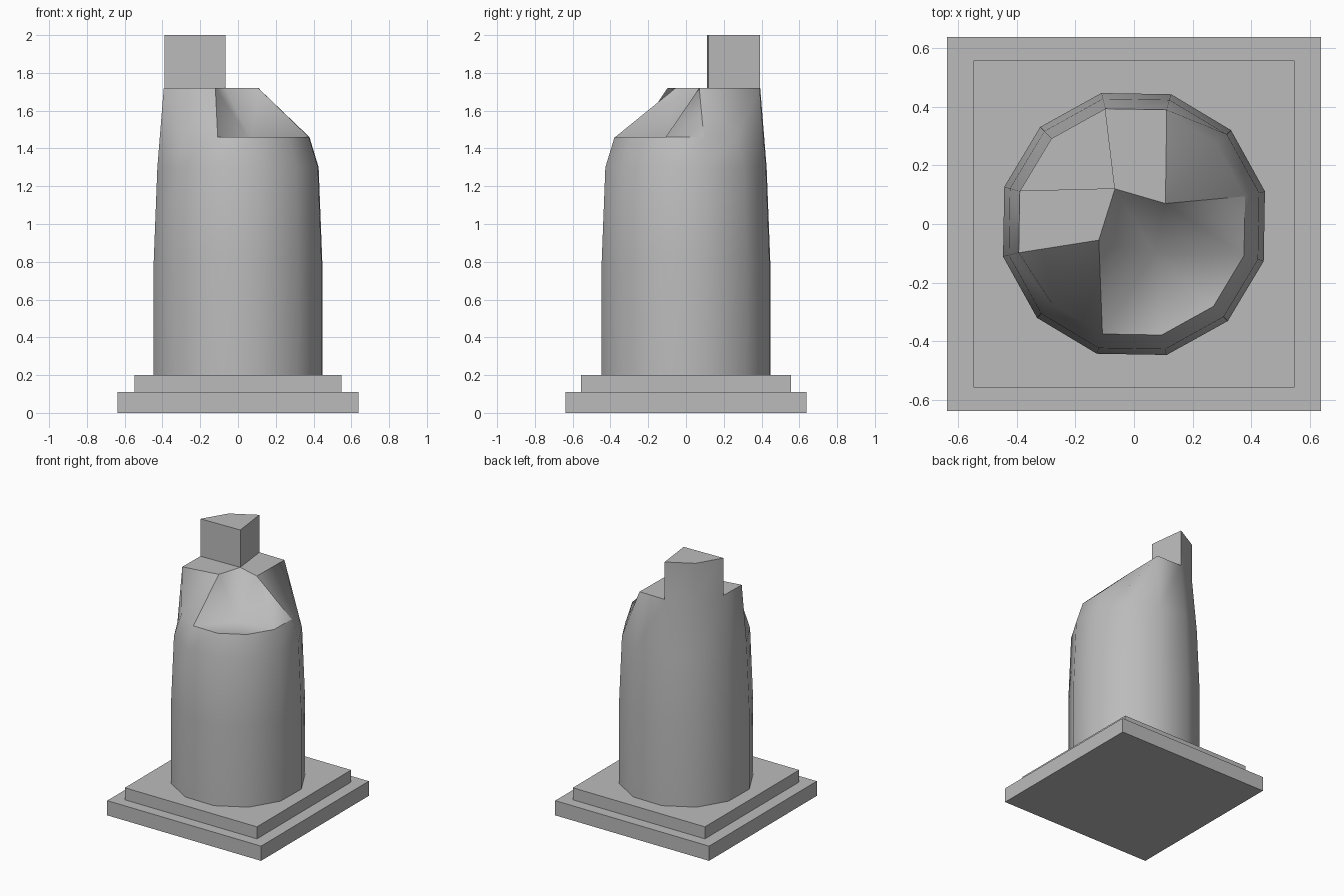
import bpy, bmesh
from math import cos, sin, radians

old = bpy.data.objects.get("Cube")
if old:
    bpy.data.objects.remove(old, do_unlink=True)

# One plain grey
grey = bpy.data.materials.new("stone grey")
grey.use_nodes = True
colour = (0.5, 0.5, 0.5, 1)
grey.diffuse_color = colour
grey.node_tree.nodes["Principled BSDF"].inputs["Base Color"].default_value = colour


def finish(name, bm):
    mesh = bpy.data.meshes.new(name)
    bm.to_mesh(mesh)
    bm.free()
    mesh.materials.append(grey)
    bpy.context.collection.objects.link(bpy.data.objects.new(name, mesh))


def slab(name, half_x, half_y, bottom, top):
    bm = bmesh.new()
    bmesh.ops.create_cube(bm, size=1)
    for v in bm.verts:
        v.co.x *= 2 * half_x
        v.co.y *= 2 * half_y
        v.co.z = top if v.co.z > 0 else bottom
    finish(name, bm)


# Stepped plinth
slab("lower_plinth", 0.637, 0.637, 0, 0.11)
slab("upper_plinth", 0.547, 0.557, 0.11, 0.2)

# Twelve-sided column with a broken top
SIDES = 12
LOW, HIGH, PEAK = 1.46, 1.72, 2.0
bm = bmesh.new()
groups = {}


def point(k, r, z):
    a = radians(14 + 30 * k)
    return bm.verts.new((r * cos(a), r * sin(a), z))


def face(group, *verts):
    f = bm.faces.new(verts)
    f.smooth = group in ("wall", "scoop")
    groups[f] = group


# Column wall, with a rim that is high at the back right and low elsewhere
rings = [[point(k, r, z) for k in range(SIDES)]
         for r, z in ((0.46, 0.2), (0.46, 0.8), (0.44, 1.3))]
rim = [point(k, 0.405, HIGH) if 2 <= k <= 6 else point(k, 0.39, LOW)
       for k in range(SIDES)]
rings.append(rim)
for lower, upper in zip(rings, rings[1:]):
    for k in range(SIDES):
        n = (k + 1) % SIDES
        face("wall", lower[k], lower[n], upper[n], upper[k])
face("bottom", *reversed(rings[0]))

# Inner corners of the broken edge and the low point of the scoop
front = bm.verts.new((-0.12, -0.055, HIGH))
middle = bm.verts.new((-0.065, 0.12, HIGH))
side = bm.verts.new((0.107, 0.07, HIGH))
hollow = bm.verts.new((0.07, -0.1, 1.44))

# Flat ledges either side of the tower
face("ledge", rim[2], rim[3], middle, side)
face("ledge", rim[5], rim[6], front, middle)

# Slanted shoulders
face("wall", rim[6], rim[7], front)
face("wall", rim[7], rim[8], front)
face("wall", rim[0], rim[1], side)
face("wall", rim[1], rim[2], side)

# Hollowed front break
face("scoop", side, rim[11], rim[0])
edge = [front, rim[8], rim[9], rim[10], rim[11], side, middle, front]
for a, b in zip(edge, edge[1:]):
    face("scoop", a, b, hollow)

# Remaining tower at the back
foot = [rim[3], rim[4], rim[5], middle]
cap = [bm.verts.new((v.co.x, v.co.y, PEAK)) for v in foot]
for i in range(4):
    j = (i + 1) % 4
    face("wall" if i < 2 else "tower_%d" % i, foot[i], foot[j], cap[j], cap[i])
face("cap", *cap)

# Creases wherever two surfaces of different kinds meet
for e in bm.edges:
    e.smooth = len({groups[f] for f in e.link_faces}) == 1
bmesh.ops.recalc_face_normals(bm, faces=bm.faces)
finish("broken_column", bm)
